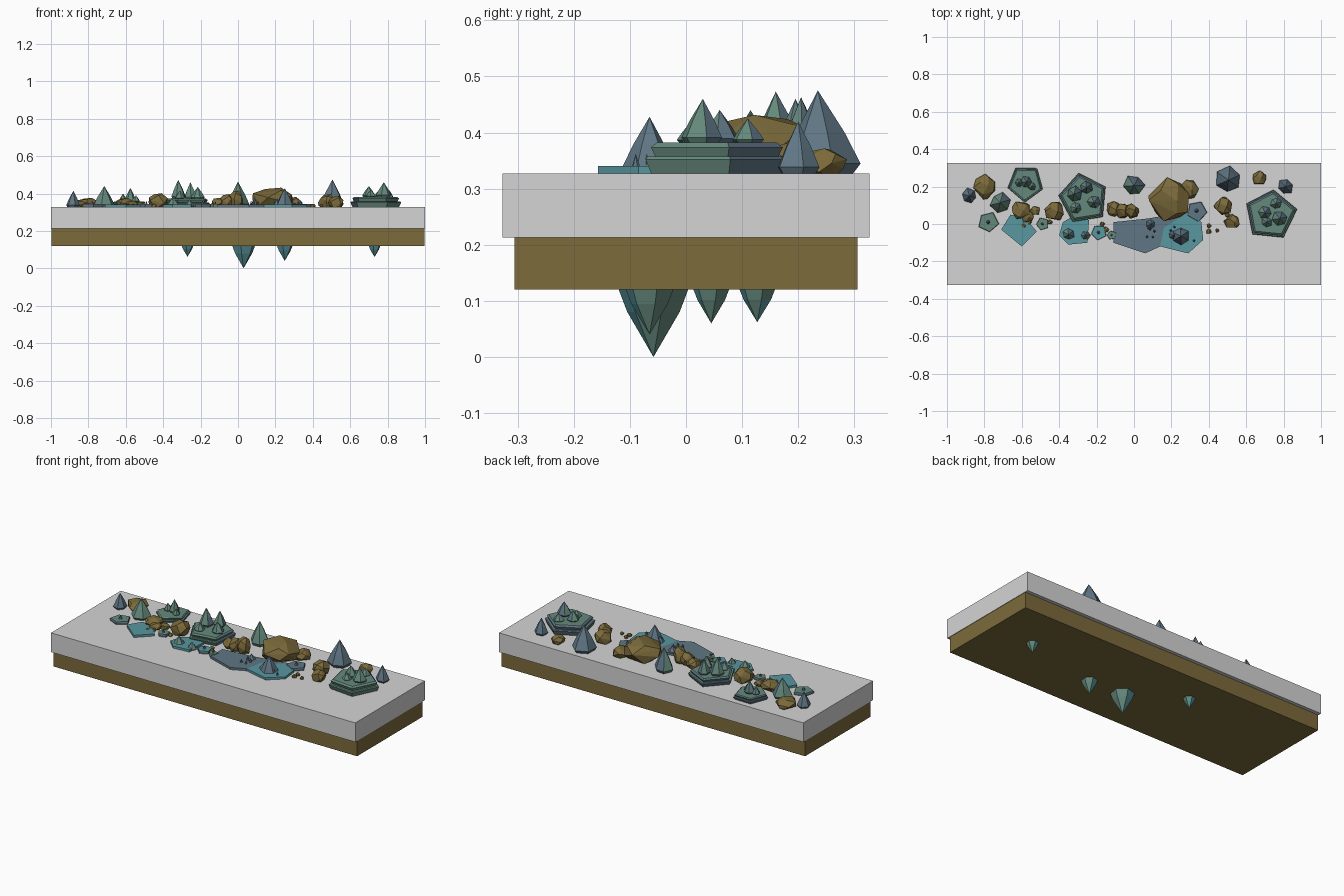
import bpy
import bmesh
import math
import random
from mathutils import Vector

if "Cube" in bpy.data.objects:
    bpy.data.objects.remove(bpy.data.objects["Cube"], do_unlink=True)

random.seed(4)
GROUND = 0.327
SOIL_BASE = 0.12


def material(name, colour):
    mat = bpy.data.materials.new(name)
    mat.use_nodes = True
    mat.diffuse_color = (*colour, 1)
    mat.node_tree.nodes["Principled BSDF"].inputs["Base Color"].default_value = (*colour, 1)
    return mat


GREY = material("pale grey stone", (0.66, 0.66, 0.66))
BROWN = material("earth brown", (0.2, 0.145, 0.043))
SLATE = material("slate blue", (0.115, 0.18, 0.23))
GREEN = material("moss green", (0.13, 0.25, 0.2))
TEAL = material("pool teal", (0.1, 0.31, 0.35))


def finish(name, bm, mats, rule=None):
    """Turn a bmesh into an object; rule picks a material index for each face."""
    bmesh.ops.remove_doubles(bm, verts=bm.verts, dist=0.0001)
    bmesh.ops.recalc_face_normals(bm, faces=bm.faces)
    bm.normal_update()
    if rule:
        for face in bm.faces:
            face.material_index = rule(face)
    mesh = bpy.data.meshes.new(name)
    bm.to_mesh(mesh)
    bm.free()
    for mat in mats:
        mesh.materials.append(mat)
    obj = bpy.data.objects.new(name, mesh)
    bpy.context.collection.objects.link(obj)
    return obj


def loft(name, x, y, base, radius, height, profile, sides, mats,
         rule=None, turn=0.0, jitter=0.0):
    """Stack rings of (radius share, height share) into a faceted solid."""
    bm = bmesh.new()
    wobble = [1 + random.uniform(-jitter, jitter) for _ in range(sides)]
    rings = []
    for share, level in profile:
        ring = []
        for i, w in enumerate(wobble):
            angle = turn + math.tau * i / sides
            reach = radius * share * w
            ring.append(bm.verts.new((x + reach * math.cos(angle),
                                      y + reach * math.sin(angle),
                                      base + height * level)))
        rings.append(ring)
    for low, high in zip(rings, rings[1:]):
        for i in range(sides):
            j = (i + 1) % sides
            bm.faces.new((low[i], low[j], high[j], high[i]))
    bm.faces.new(rings[0])
    if profile[-1][0] > 0:
        bm.faces.new(rings[-1])
    return finish(name, bm, mats, rule)


def box(name, half, bottom, top, mat):
    bm = bmesh.new()
    bmesh.ops.create_cube(bm, size=2)
    for v in bm.verts:
        v.co = (v.co.x * half[0], v.co.y * half[1], top if v.co.z > 0 else bottom)
    return finish(name, bm, [mat])


def rock(name, x, y, radius, height):
    """Faceted boulder: hull of points spread over a squashed ball."""
    bm = bmesh.new()
    count = 18
    for i in range(count):
        z = 1 - 2 * (i + 0.5) / count
        angle = i * 2.4 + random.uniform(-0.4, 0.4)
        flat = math.sqrt(1 - z * z) * radius * random.uniform(0.9, 1.1)
        bm.verts.new((x + flat * math.cos(angle), y + flat * math.sin(angle),
                      GROUND + height * (0.38 + 0.65 * z)))
    bmesh.ops.convex_hull(bm, input=bm.verts)
    loose = [v for v in bm.verts if not v.link_faces]
    bmesh.ops.delete(bm, geom=loose, context='VERTS')
    return finish(name, bm, [BROWN])


def spike(name, x, y, radius, top, mats, base=GROUND):
    """Pointed crystal with a pinched foot."""
    shape = [(0.75, -0.05), (1, 0.12), (0.62, 0.5), (0, 1)]
    return loft(name, x, y, base, radius, top - base, shape, 6, mats,
                lambda f: int(f.normal.x + f.normal.y > 0.75) % len(mats),
                random.uniform(0, 1), 0.12)


def plate(name, x, y, radius, sides, turn, mats, thick=0.012):
    shape = [(0.95, -0.2), (1, 0.6), (0.95, 1)]
    return loft(name, x, y, GROUND, radius, thick, shape, sides, mats,
                lambda f: int(f.normal.z < 0.9) % len(mats), turn, 0.1)


def pool(name, outline, mat):
    """Thin slab extruded from an outline."""
    bm = bmesh.new()
    face = bm.faces.new([bm.verts.new((x, y, GROUND - 0.005)) for x, y in outline])
    grown = bmesh.ops.extrude_face_region(bm, geom=[face])["geom"]
    for v in grown:
        if isinstance(v, bmesh.types.BMVert):
            v.co += Vector((0, 0, 0.018))
    return finish(name, bm, [mat])


def plateau(name, x, y, radius, height, turn, peaks):
    """Two-step table of stone carrying several peaks (dx, dy, radius, top)."""
    shape = [(0.9, -0.1), (1, 0.45), (0.97, 0.55), (0.86, 0.55), (0.92, 0.85), (0.84, 1)]
    loft(name, x, y, GROUND, radius, height, shape, 5, [GREEN, SLATE],
         lambda f: int(f.normal.z < 0.9 and f.normal.y > -0.2), turn, 0.05)
    for dx, dy, r, top in peaks:
        spike(name + "_peak", x + dx, y + dy, r, top, [GREEN, SLATE], GROUND + height)


# Base slabs
box("stone_slab", (1, 0.327), 0.213, GROUND, GREY)
box("soil_slab", (0.997, 0.306), SOIL_BASE, 0.213, BROWN)

# Crystals hanging beneath the base
for x, y, r, tip in [(0.03, -0.058, 0.065, 0), (0.25, -0.065, 0.045, 0.04),
                     (-0.27, 0.127, 0.034, 0.062), (0.73, 0.045, 0.034, 0.06)]:
    loft("hanging_crystal", x, y, SOIL_BASE + 0.004, r, tip - SOIL_BASE - 0.004,
         [(1, 0), (0.74, 0.35), (0, 1)], 6, [TEAL, GREEN],
         lambda f: int(f.normal.x > 0.6), 0.3)

# Stepped plateaus
plateau("left_plateau", 0.73, 0.05, 0.14, 0.055, 0.2,
        [(0.05, -0.02, 0.04, 0.46), (-0.03, 0.01, 0.034, 0.44),
         (-0.02, -0.04, 0.03, 0.42), (0.03, 0.06, 0.03, 0.425)])
plateau("middle_plateau", -0.27, 0.135, 0.138, 0.045, 0.5,
        [(-0.05, 0.025, 0.042, 0.473), (0.015, 0.06, 0.036, 0.46),
         (0.055, -0.02, 0.034, 0.435), (-0.04, -0.05, 0.03, 0.415)])
plateau("right_plateau", -0.58, 0.22, 0.1, 0.03, 0.9,
        [(0.005, 0.005, 0.032, 0.43), (-0.035, 0, 0.024, 0.4), (0.035, -0.02, 0.022, 0.39)])

# Free-standing spikes
for x, y, r, top in [(-0.88, 0.15, 0.04, 0.415), (0.505, 0.235, 0.07, 0.475),
                     (0.81, 0.2, 0.042, 0.42), (0.25, -0.065, 0.045, 0.428),
                     (0.09, 0, 0.03, 0.37), (0.21, -0.06, 0.028, 0.37)]:
    spike("slate_spike", x, y, r, top, [SLATE])
for x, y, r, top in [(-0.715, 0.115, 0.052, 0.44), (0, 0.205, 0.055, 0.463),
                     (-0.35, -0.055, 0.035, 0.38), (-0.26, -0.06, 0.026, 0.37)]:
    spike("green_spike", x, y, r, top, [GREEN, SLATE])

# Water pools and flat plates
pool("large_pool_slate", [(-0.11, 0.01), (-0.11, -0.1), (0.06, -0.157),
                          (0.14, -0.12), (0.16, -0.02), (0.3, 0.07), (0.08, 0.03)], SLATE)
pool("large_pool_teal", [(0.14, -0.12), (0.29, -0.157), (0.37, -0.085),
                         (0.36, 0.01), (0.3, 0.07), (0.16, -0.02)], TEAL)
pool("right_pool", [(-0.71, -0.03), (-0.6, -0.12), (-0.52, -0.04),
                    (-0.58, 0.03), (-0.66, 0.05)], TEAL)
pool("middle_pool", [(-0.4, -0.06), (-0.35, -0.11), (-0.25, -0.1),
                     (-0.24, 0.02), (-0.31, 0.05), (-0.38, 0.01)], TEAL)
for x, y, r, mats in [(-0.78, 0.01, 0.055, [GREEN, SLATE]), (-0.49, 0, 0.035, [GREEN, SLATE]),
                      (-0.19, -0.045, 0.042, [TEAL, SLATE]), (-0.12, -0.06, 0.026, [GREEN]),
                      (0.335, 0.07, 0.055, [SLATE])]:
    plate("flat_plate", x, y, r, 5, r * 20, mats, 0.016)
    spike("plate_spike", x, y, r * 0.3, GROUND + 0.035, [SLATE])

# Brown boulders
for x, y, r, h in [(0.19, 0.13, 0.118, 0.105), (0.295, 0.185, 0.05, 0.055),
                   (-0.8, 0.2, 0.064, 0.05), (-0.605, 0.075, 0.052, 0.05),
                   (-0.57, 0.04, 0.035, 0.035), (-0.53, 0.07, 0.028, 0.03),
                   (-0.425, 0.07, 0.055, 0.075), (-0.11, 0.08, 0.04, 0.05),
                   (-0.06, 0.07, 0.042, 0.07), (-0.01, 0.07, 0.042, 0.09),
                   (0.48, 0.095, 0.052, 0.07), (0.525, 0.01, 0.042, 0.06),
                   (0.67, 0.245, 0.04, 0.045)]:
    rock("boulder", x, y, r, h)

# Pebbles strewn along the water
for x, y in [(0.4, -0.01), (0.445, -0.035), (0.4, -0.04), (0.5, 0.05), (-0.45, 0.01),
             (-0.15, -0.03), (-0.17, 0), (-0.56, 0.01), (-0.59, -0.01)]:
    rock("pebble", x, y, random.uniform(0.01, 0.016), 0.018)
for i in range(10):
    spike("pool_shard", random.uniform(-0.07, 0.33), random.uniform(-0.09, -0.01),
          0.009, GROUND + 0.035, [SLATE])
